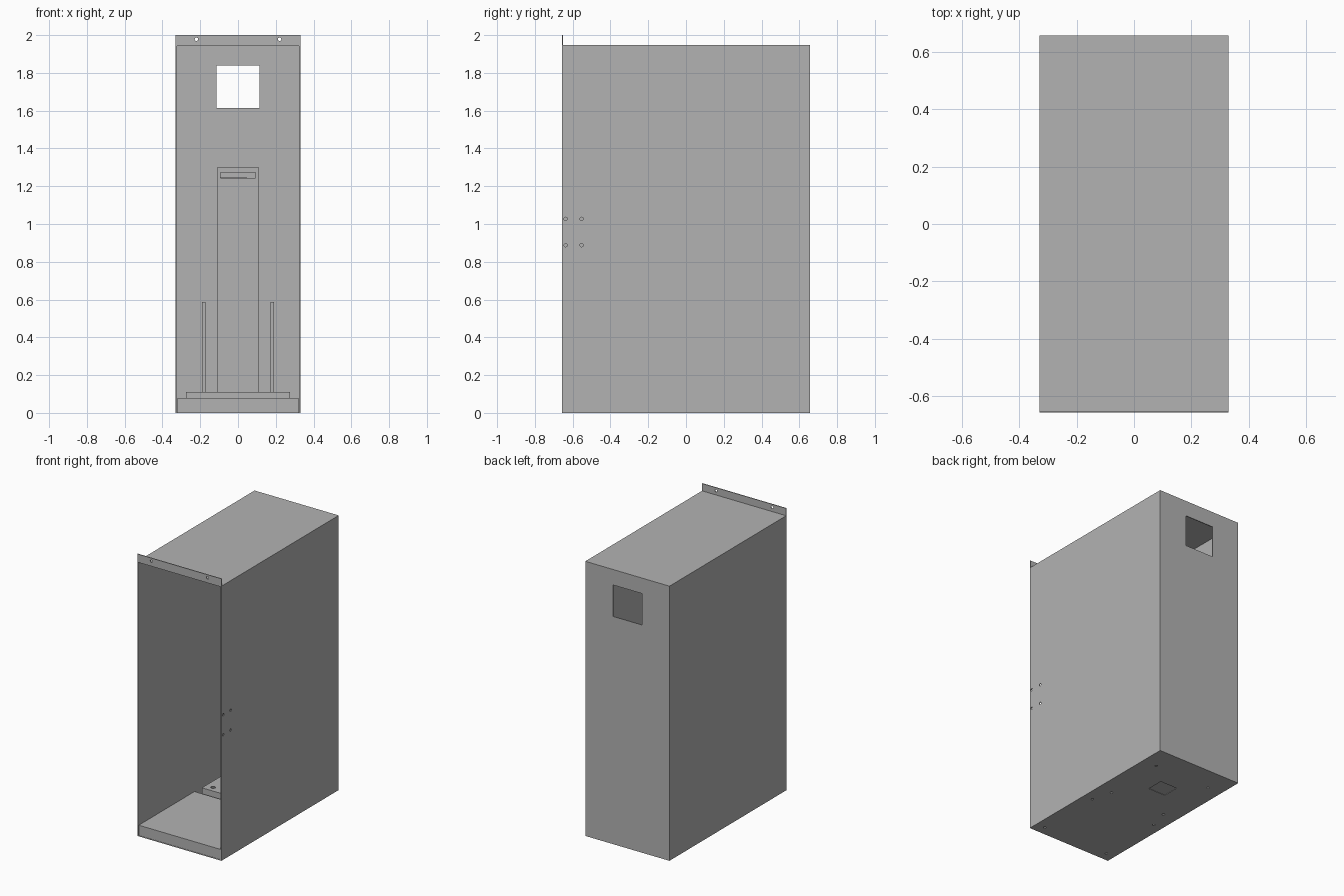
import bpy
import bmesh
from mathutils import Matrix, Vector

W, D, H, T = 0.33, 0.657, 1.948, 0.006   # half width, half depth, box height, sheet thickness

if "Cube" in bpy.data.objects:
    bpy.data.objects.remove(bpy.data.objects["Cube"], do_unlink=True)

steel = bpy.data.materials.new("grey sheet steel")
steel.use_nodes = True
steel.diffuse_color = (0.45, 0.45, 0.45, 1)
steel.node_tree.nodes["Principled BSDF"].inputs["Base Color"].default_value = steel.diffuse_color


def finish(name, bm):
    mesh = bpy.data.meshes.new(name)
    bm.to_mesh(mesh)
    bm.free()
    mesh.materials.append(steel)
    obj = bpy.data.objects.new(name, mesh)
    bpy.context.collection.objects.link(obj)
    return obj


def box(name, low, high):
    low, high = Vector(low), Vector(high)
    bm = bmesh.new()
    bmesh.ops.create_cube(bm, size=1, matrix=Matrix.Translation((low + high) / 2)
                          @ Matrix.Diagonal((*(high - low), 1)))
    return finish(name, bm)


def drill(centre, axis, radius=0.009, length=0.04):
    bm = bmesh.new()
    turn = Vector((0, 0, 1)).rotation_difference(Vector(axis)).to_matrix().to_4x4()
    bmesh.ops.create_cone(bm, cap_ends=True, segments=16, radius1=radius, radius2=radius,
                          depth=length, matrix=Matrix.Translation(centre) @ turn)
    return finish("drill", bm)


def cut(obj, cutters):
    # bake each cut, then discard the helper solids
    for cutter in cutters:
        cutter.hide_render = True
        mod = obj.modifiers.new("cut", "BOOLEAN")
        mod.operation, mod.solver, mod.object = "DIFFERENCE", "EXACT", cutter
    graph = bpy.context.evaluated_depsgraph_get()
    baked = bpy.data.meshes.new_from_object(obj.evaluated_get(graph))
    obj.modifiers.clear()
    baked.materials.clear()
    baked.materials.append(steel)
    obj.data = baked
    for cutter in cutters:
        bpy.data.objects.remove(cutter, do_unlink=True)


# Mounting hole positions in the floor
bracket_holes = [(x, y) for x in (-0.22, 0.22) for y in (0.035, 0.485)]
tray_holes = [(x, y) for x in (-0.26, 0.26) for y in (-0.11, -0.59)]

# Open-fronted cabinet with rear window, floor opening and drilled holes
cabinet = box("cabinet_shell", (-W, -D, 0), (W, D, H))
cutters = [
    box("hollow", (-W + T, -D - 0.1, T), (W - T, D - T, H - T)),
    box("window", (-0.113, D - 0.05, 1.615), (0.113, D + 0.05, 1.838)),
    box("floor_opening", (-0.067, 0.23, -0.05), (0.067, 0.35, 0.05)),
]
cutters += [drill((x, y, 0), (0, 0, 1)) for x, y in bracket_holes + tray_holes]
cutters += [drill((W, y, z), (1, 0, 0)) for y in (-0.637, -0.553) for z in (0.888, 1.027)]
cut(cabinet, cutters)

# Upright mounting flange over the opening
flange = box("top_flange", (-W, -D, H - T), (W, -D + T, 2))
cut(flange, [drill((x, -D, 1.978), (0, 1, 0)) for x in (-0.22, 0.22)])

# Front tray: folded cover open underneath
tray = box("front_tray", (-0.32, -D + 0.002, T), (0.32, -0.03, 0.078))
cut(tray, [box("hollow", (-0.314, -D + 0.008, -0.01), (0.314, -0.036, 0.072))])

# Rear mounting base, also open underneath
base = box("mounting_base", (-0.275, -0.012, T), (0.275, 0.532, 0.11))
cut(base, [box("hollow", (-0.269, -0.006, -0.01), (0.269, 0.526, 0.104))]
    + [drill((x, y, 0.107), (0, 0, 1), radius=0.016) for x, y in bracket_holes])

# Tall column with a slot near its top
column = box("column", (-0.108, 0.16, 0.11), (0.108, 0.38, 1.303))
cut(column, [box("slot", (-0.092, 0.1, 1.243), (0.092, 0.2, 1.272))])
box("slot_ledge", (-0.092, 0.17, 1.243), (0.045, 0.2, 1.248))

# Guide rails on both sides of the column
for side, name in ((-1, "right_guide_rail"), (1, "left_guide_rail")):
    x = side * 0.182
    box(name, (x - 0.009, 0.16, 0.11), (x + 0.009, 0.38, 0.588))
